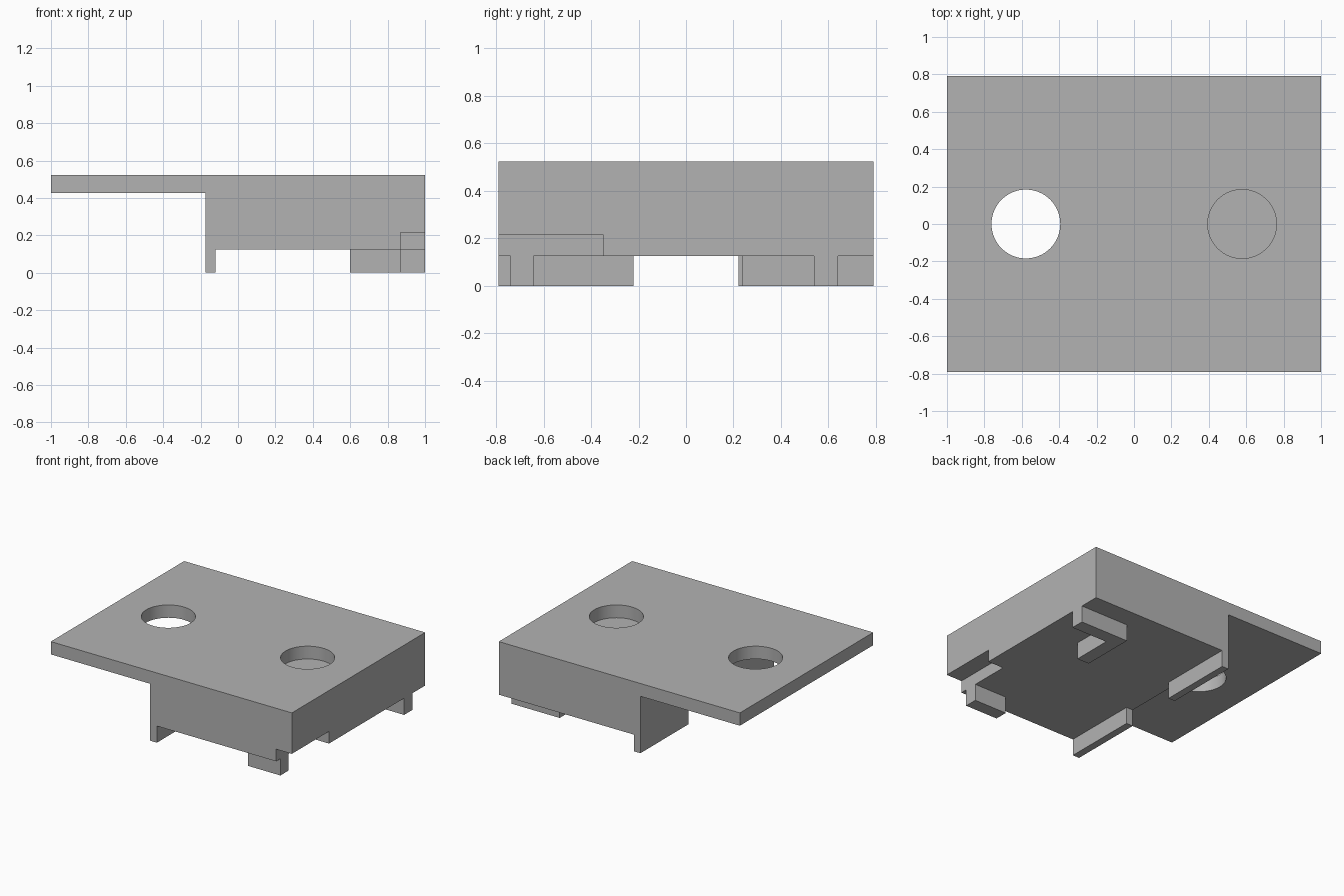
import bpy
import bmesh
from math import radians
from mathutils import Matrix

default = bpy.data.objects.get("Cube")
if default:
    bpy.data.objects.remove(default, do_unlink=True)

grey = bpy.data.materials.new("plain grey")
grey.use_nodes = True
colour = (0.45, 0.45, 0.45, 1)
grey.diffuse_color = colour
grey.node_tree.nodes["Principled BSDF"].inputs["Base Color"].default_value = colour

HALF_Y = 0.79
TOP, PLATE_Z, BODY_Z, NOTCH_Z = 0.523, 0.427, 0.125, 0.216


def finish(name, bm):
    bmesh.ops.recalc_face_normals(bm, faces=bm.faces)
    mesh = bpy.data.meshes.new(name)
    bm.to_mesh(mesh)
    bm.free()
    mesh.materials.append(grey)
    obj = bpy.data.objects.new(name, mesh)
    bpy.context.scene.collection.objects.link(obj)
    return obj


def prism(name, outline, offset):
    """Extrude a closed outline of 3D points along an offset."""
    bm = bmesh.new()
    face = bm.faces.new([bm.verts.new(p) for p in outline])
    moved = bmesh.ops.extrude_face_region(bm, geom=[face])["geom"]
    verts = [g for g in moved if isinstance(g, bmesh.types.BMVert)]
    bmesh.ops.translate(bm, verts=verts, vec=offset)
    return finish(name, bm)


def slab(name, outline, z0, z1):
    return prism(name, [(x, y, z0) for x, y in outline], (0, 0, z1 - z0))


def box(name, x0, x1, y0, y1, z0, z1):
    return slab(name, [(x0, y0), (x1, y0), (x1, y1), (x0, y1)], z0, z1)


def cut(target, cutter):
    mod = target.modifiers.new(cutter.name, "BOOLEAN")
    mod.operation = "DIFFERENCE"
    mod.solver = "EXACT"
    mod.object = cutter
    bpy.context.view_layer.objects.active = target
    bpy.ops.object.modifier_apply(modifier=mod.name)
    bpy.data.objects.remove(cutter, do_unlink=True)


# Body block with the thin overhanging plate, as one side profile
profile = [(-1, TOP), (1, TOP), (1, BODY_Z), (-0.175, BODY_Z),
           (-0.175, PLATE_Z), (-1, PLATE_Z)]
body = prism("body_and_plate", [(x, -HALF_Y, z) for x, z in profile],
             (0, 2 * HALF_Y, 0))

# Corner notch
cut(body, box("notch_cutter", 0.87, 1.1, -0.9, -0.35, 0, NOTCH_Z))

# Through hole in the plate and matching blind hole in the body
for x, floor in ((-0.578, 0.3), (0.578, PLATE_Z)):
    bm = bmesh.new()
    bmesh.ops.create_cone(bm, cap_ends=True, segments=64, radius1=0.184,
                          radius2=0.184, depth=0.4,
                          matrix=Matrix.Translation((x, 0, floor + 0.2)))
    cut(body, finish("hole_cutter", bm))

# Ribs along the step, split by a central gap
box("front_rib", -0.175, -0.12, -HALF_Y, -0.222, 0, BODY_Z)
box("back_rib", -0.175, -0.12, 0.222, HALF_Y, 0, BODY_Z)

# Straight front foot and L-shaped back foot
box("front_foot", 0.6, 0.87, -0.74, -0.643, 0, BODY_Z)
slab("back_foot", [(0.6, 0.235), (0.7, 0.235), (0.7, 0.54), (1, 0.54),
                   (1, 0.64), (0.6, 0.64)], 0, BODY_Z)

# Smooth hole walls, sharp edges elsewhere
bpy.ops.object.select_all(action="DESELECT")
body.select_set(True)
bpy.context.view_layer.objects.active = body
bpy.ops.object.shade_smooth_by_angle(angle=radians(30))
